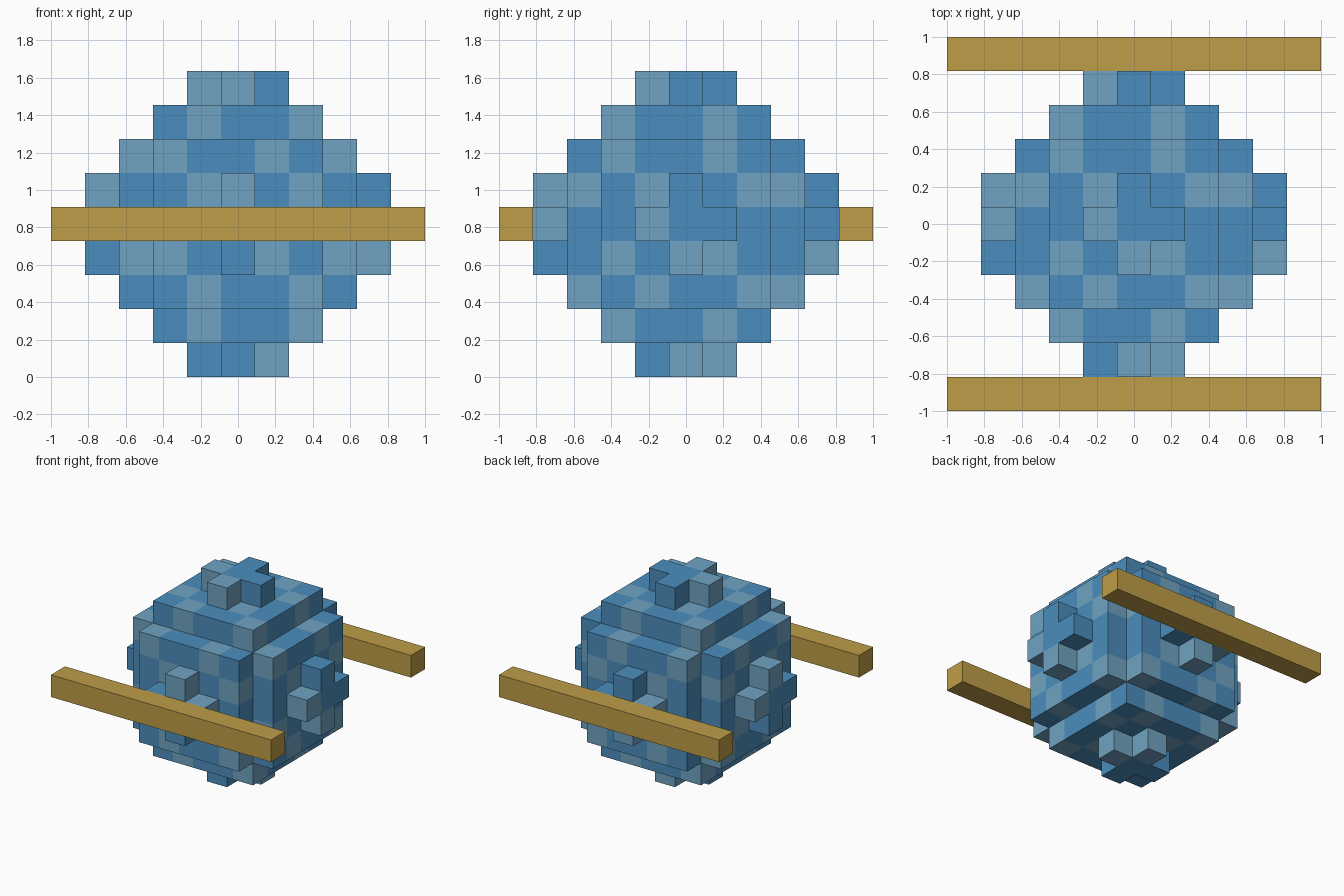
import bpy
import bmesh
from mathutils import Vector

cube = bpy.data.objects.get("Cube")
if cube:
    bpy.data.objects.remove(cube, do_unlink=True)

UNIT = 2 / 11                 # edge of one block
CENTRE = Vector((0, 0, 4.5 * UNIT))
RADIUS_SQ = 17                # blocks within this squared distance are filled


def material(name, colour):
    mat = bpy.data.materials.new(name)
    mat.use_nodes = True
    rgba = (*colour, 1)
    mat.diffuse_color = rgba
    mat.node_tree.nodes["Principled BSDF"].inputs["Base Color"].default_value = rgba
    return mat


def add_object(name, bm, materials):
    mesh = bpy.data.meshes.new(name)
    bm.to_mesh(mesh)
    bm.free()
    for mat in materials:
        mesh.materials.append(mat)
    obj = bpy.data.objects.new(name, mesh)
    bpy.context.collection.objects.link(obj)
    return obj


dark_blue = material("dark blue", (0.07, 0.27, 0.51))
light_blue = material("light blue", (0.16, 0.37, 0.54))
ochre = material("ochre", (0.52, 0.34, 0.065))


def filled(cell):
    return cell.length_squared <= RADIUS_SQ + 0.01


# Stepped ball: only the exposed block faces, coloured in diagonal bands
bm = bmesh.new()
span = range(-4, 5)
axes = [Vector((1, 0, 0)), Vector((0, 1, 0)), Vector((0, 0, 1))]
for cell in (Vector((x, y, z)) for x in span for y in span for z in span):
    if not filled(cell):
        continue
    for i in range(3):
        u, v = axes[(i + 1) % 3], axes[(i + 2) % 3]
        for side in (-1, 1):
            normal = axes[i] * side
            if filled(cell + normal):
                continue
            ring = [(-1, -1), (1, -1), (1, 1), (-1, 1)][::side]
            corners = [cell + (normal + u * a + v * b) / 2 for a, b in ring]
            face = bm.faces.new([bm.verts.new(c * UNIT + CENTRE) for c in corners])
            face.material_index = 1 if round(sum(cell)) % 3 == 0 else 0
bmesh.ops.remove_doubles(bm, verts=bm.verts, dist=0.001)
add_object("stepped_ball", bm, [dark_blue, light_blue])

# Long square bars at the front and back
for name, side in (("front_bar", -1), ("back_bar", 1)):
    bm = bmesh.new()
    bmesh.ops.create_cube(bm, size=UNIT)
    bmesh.ops.scale(bm, vec=(11, 1, 1), verts=bm.verts)
    bmesh.ops.translate(bm, vec=CENTRE + Vector((0, side * 5 * UNIT, 0)), verts=bm.verts)
    add_object(name, bm, [ochre])
